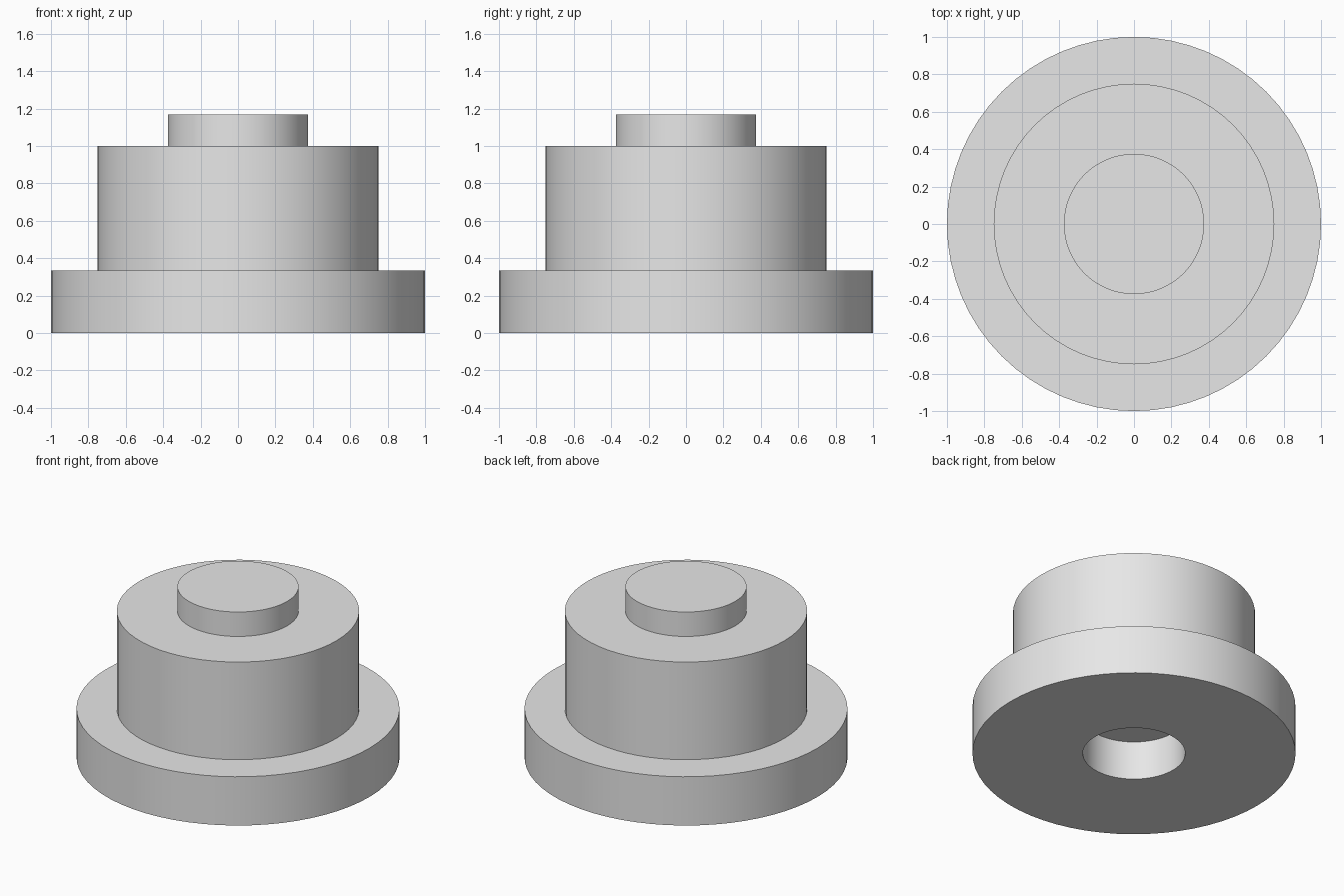
import bpy
import bmesh
import math

SIDES = 64

cube = bpy.data.objects.get("Cube")
if cube:
    bpy.data.objects.remove(cube, do_unlink=True)

# Plain grey material
grey = bpy.data.materials.new("plain_grey")
grey.use_nodes = True
colour = (0.8, 0.8, 0.8, 1)
grey.diffuse_color = colour
grey.node_tree.nodes["Principled BSDF"].inputs["Base Color"].default_value = colour


def lathe(name, profile):
    """Revolve (radius, z) points about z and cap both ends with flat discs."""
    bm = bmesh.new()
    angles = [2 * math.pi * i / SIDES for i in range(SIDES)]
    rings = [[bm.verts.new((r * math.cos(a), r * math.sin(a), z)) for a in angles]
             for r, z in profile]
    for low, high in zip(rings, rings[1:]):
        for i in range(SIDES):
            j = (i + 1) % SIDES
            bm.faces.new((low[i], low[j], high[j], high[i]))
    bm.faces.new(rings[0])
    bm.faces.new(rings[-1])
    bmesh.ops.recalc_face_normals(bm, faces=bm.faces)
    mesh = bpy.data.meshes.new(name)
    bm.to_mesh(mesh)
    bm.free()
    mesh.materials.append(grey)
    obj = bpy.data.objects.new(name, mesh)
    bpy.context.collection.objects.link(obj)
    bpy.ops.object.select_all(action="DESELECT")
    obj.select_set(True)
    bpy.context.view_layer.objects.active = obj
    bpy.ops.object.shade_smooth_by_angle(angle=math.radians(30))
    return obj


# Stepped knob: blind hole, wide flange, body, then top boss
lathe("stepped_knob", [
    (0.317, 0.265), (0.317, 0),      # blind hole in the underside
    (1, 0), (1, 0.333),              # flange
    (0.75, 0.333), (0.75, 1),        # body
    (0.375, 1), (0.375, 1.167),      # boss
])
